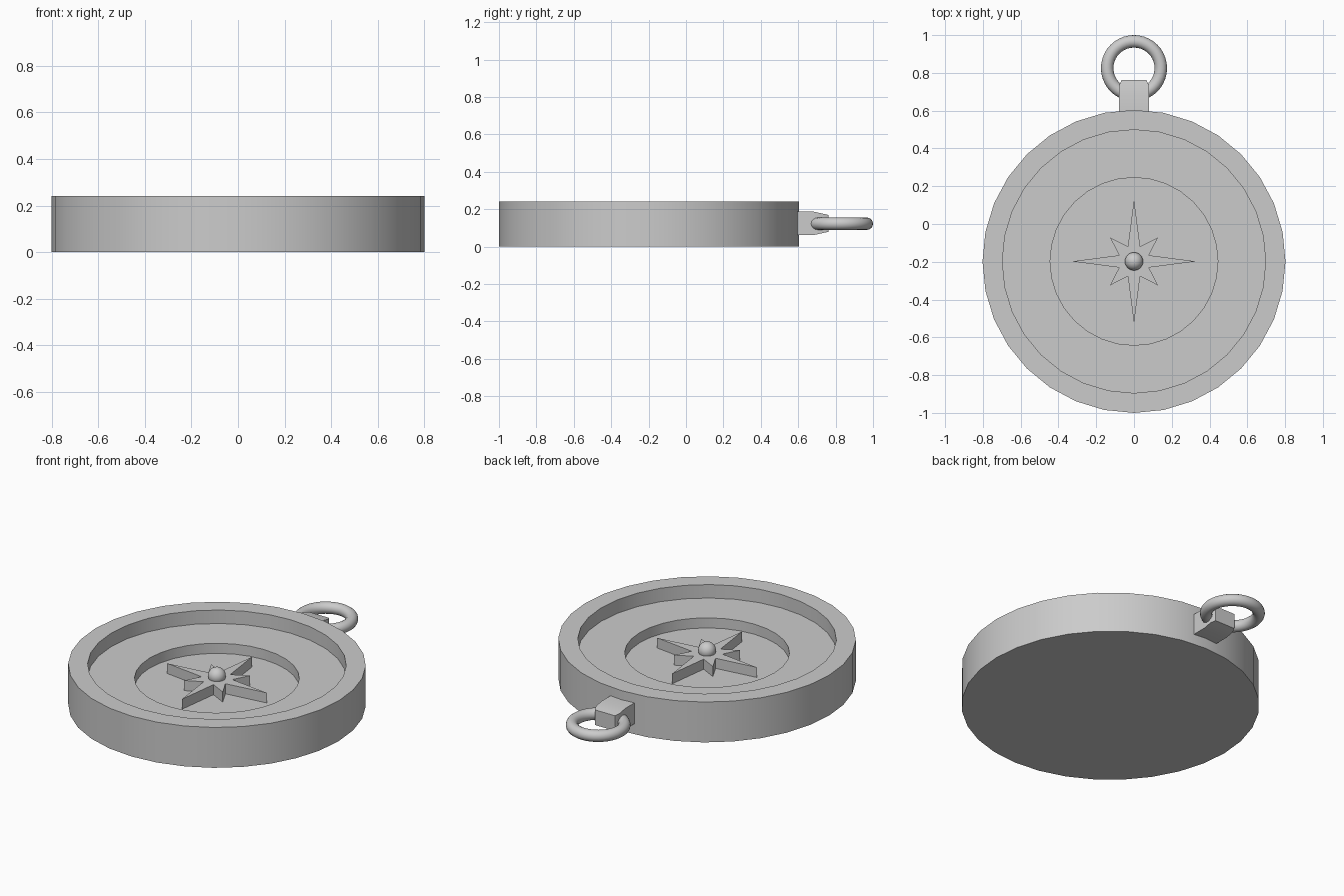
import bpy
import bmesh
from math import sin, cos, pi, radians

cube = bpy.data.objects.get("Cube")
if cube:
    bpy.data.objects.remove(cube, do_unlink=True)

CENTRE_Y = -0.198
FLOOR_Z = 0.10
RING_Z = 0.122

# Single plain grey
grey = bpy.data.materials.new("plain grey")
grey.use_nodes = True
colour = (0.6, 0.6, 0.6, 1)
grey.diffuse_color = colour
grey.node_tree.nodes["Principled BSDF"].inputs["Base Color"].default_value = colour


def finish(obj, name, smooth_angle=None):
    """Name, colour and optionally smooth an object."""
    obj.name = name
    obj.data.materials.clear()
    obj.data.materials.append(grey)
    if smooth_angle:
        bpy.ops.object.select_all(action="DESELECT")
        obj.select_set(True)
        bpy.context.view_layer.objects.active = obj
        bpy.ops.object.shade_smooth_by_angle(angle=radians(smooth_angle))
    return obj


def mesh_object(bm, name, smooth_angle=None):
    bmesh.ops.recalc_face_normals(bm, faces=bm.faces)
    mesh = bpy.data.meshes.new(name)
    bm.to_mesh(mesh)
    bm.free()
    obj = bpy.data.objects.new(name, mesh)
    bpy.context.collection.objects.link(obj)
    return finish(obj, name, smooth_angle)


def loft(name, sections, smooth_angle=None):
    """Bridge equal-length point loops and cap both ends."""
    bm = bmesh.new()
    loops = [[bm.verts.new(p) for p in s] for s in sections]
    for a, b in zip(loops, loops[1:]):
        for i in range(len(a)):
            j = (i + 1) % len(a)
            bm.faces.new((a[i], a[j], b[j], b[i]))
    bm.faces.new(loops[0])
    bm.faces.new(loops[-1])
    return mesh_object(bm, name, smooth_angle)


def circle(radius, z, sides=32):
    return [(radius * cos(2 * pi * i / sides),
             CENTRE_Y + radius * sin(2 * pi * i / sides), z) for i in range(sides)]


# Case with raised rim, dial ledge and sunken centre
case_profile = [(0.802, 0), (0.802, 0.24), (0.697, 0.24),
                (0.697, 0.16), (0.444, 0.16), (0.444, FLOOR_Z)]
loft("case", [circle(r, z) for r, z in case_profile], 30)


# Eight-pointed star: long cardinal points, short diagonals, notches between
def star(z):
    radii = (0.328, 0.085, 0.18, 0.085)
    return [(radii[i % 4] * cos(i * pi / 8),
             CENTRE_Y + radii[i % 4] * sin(i * pi / 8), z) for i in range(16)]


loft("compass_star", [star(FLOOR_Z), star(0.16)])

# Centre pivot
bpy.ops.mesh.primitive_uv_sphere_add(segments=24, ring_count=16, radius=0.048,
                                     location=(0, CENTRE_Y, 0.175))
finish(bpy.context.object, "pivot", 40)


# Lug that tapers toward the hanging ring
def rectangle(y, half_width, half_height):
    return [(sx * half_width, y, 0.124 + sz * half_height)
            for sx, sz in ((-1, -1), (1, -1), (1, 1), (-1, 1))]


loft("lug", [rectangle(0.57, 0.079, 0.062), rectangle(0.685, 0.079, 0.062),
             rectangle(0.735, 0.078, 0.051), rectangle(0.762, 0.066, 0.045)], 30)

# Hanging ring
bpy.ops.mesh.primitive_torus_add(major_segments=40, minor_segments=16,
                                 major_radius=0.142, minor_radius=0.033,
                                 location=(0, 0.825, RING_Z))
finish(bpy.context.object, "hanging_ring", 60)
